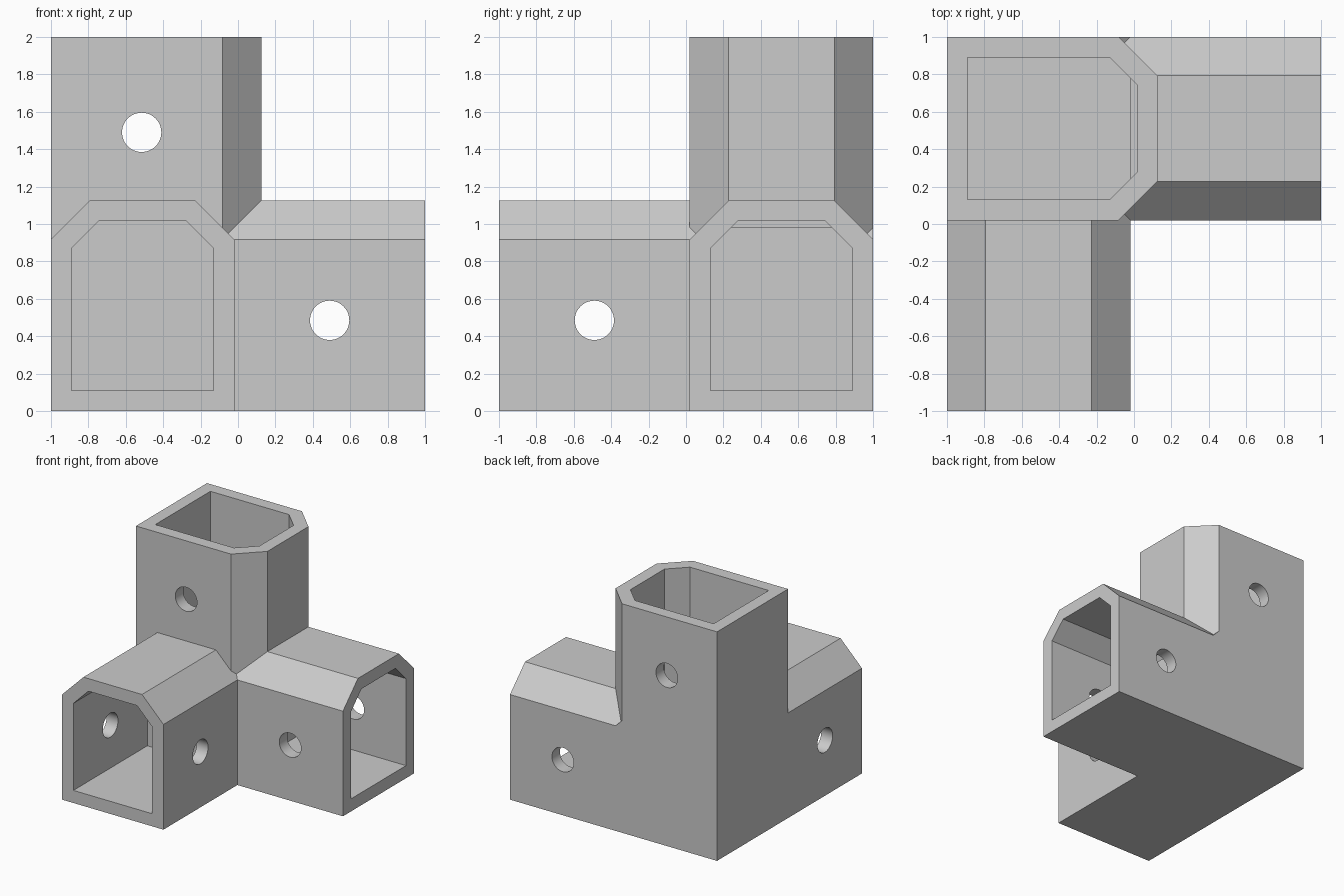
import bpy, bmesh, math
from mathutils import Vector

cube = bpy.data.objects.get("Cube")
if cube:
    bpy.data.objects.remove(cube, do_unlink=True)

# Outer corner of the bracket and its three arm directions
CORNER = Vector((-1, 1, 0))
X, Y, Z = Vector((1, 0, 0)), Vector((0, -1, 0)), Vector((0, 0, 1))
LENGTH, WIDTH, HEIGHT, CHAMFER = 2.0, 0.98, 1.125, 0.207
WALL, INNER_CHAMFER, SOCKET_START = 0.11, 0.145, 0.98
HOLE_AT, HOLE_HEIGHT, HOLE_RADIUS = 1.49, 0.485, 0.105

# Each arm: (name, along, across, chamfered direction)
ARMS = [("front_arm", Y, X, Z), ("side_arm", X, Y, Z), ("upright_arm", Z, Y, X)]

grey = bpy.data.materials.new("plain grey")
grey.use_nodes = True
colour = (0.6, 0.6, 0.6, 1)
grey.diffuse_color = colour
grey.node_tree.nodes["Principled BSDF"].inputs["Base Color"].default_value = colour


def prism(name, points, direction):
    """Extrude a closed outline of 3D points along a direction."""
    bm = bmesh.new()
    face = bm.faces.new([bm.verts.new(p) for p in points])
    ext = bmesh.ops.extrude_face_region(bm, geom=[face], use_keep_orig=True)
    moved = [v for v in ext["geom"] if isinstance(v, bmesh.types.BMVert)]
    bmesh.ops.translate(bm, verts=moved, vec=direction)
    bmesh.ops.recalc_face_normals(bm, faces=bm.faces)
    mesh = bpy.data.meshes.new(name)
    bm.to_mesh(mesh)
    bm.free()
    mesh.materials.append(grey)
    obj = bpy.data.objects.new(name, mesh)
    bpy.context.collection.objects.link(obj)
    return obj


def tube_outline(along, across, up, start, inset, chamfer):
    """Rectangle with two chamfered corners on its upper side."""
    a, b, top = inset, WIDTH - inset, HEIGHT - inset
    outline = [(a, a), (b, a), (b, top - chamfer), (b - chamfer, top),
               (a + chamfer, top), (a, top - chamfer)]
    return [CORNER + along * start + across * u + up * v for u, v in outline]


def hole_outline(along, across, up):
    centre = CORNER + along * HOLE_AT + up * HOLE_HEIGHT - across * 0.1
    angles = [math.tau * i / 48 for i in range(48)]
    return [centre + HOLE_RADIUS * (along * math.cos(t) + up * math.sin(t)) for t in angles]


def combine(body, tool, operation):
    mod = body.modifiers.new(tool.name, "BOOLEAN")
    mod.object, mod.operation, mod.solver = tool, operation, "EXACT"
    bpy.context.view_layer.objects.active = body
    bpy.ops.object.modifier_apply(modifier=mod.name)
    bpy.data.objects.remove(tool, do_unlink=True)


# Solid arms joined at the corner
arms = [prism(name, tube_outline(al, ac, up, 0, 0, CHAMFER), al * LENGTH)
        for name, al, ac, up in ARMS]
bracket = arms[0]
bracket.name = "corner_bracket"
for arm in arms[1:]:
    combine(bracket, arm, "UNION")

# Sockets and cross holes
for name, al, ac, up in ARMS:
    socket = tube_outline(al, ac, up, SOCKET_START, WALL, INNER_CHAMFER)
    combine(bracket, prism(name + "_socket", socket, al * LENGTH), "DIFFERENCE")
    hole = prism(name + "_hole", hole_outline(al, ac, up), ac * (WIDTH + 0.2))
    combine(bracket, hole, "DIFFERENCE")

# Round holes shade smooth, everything else stays flat
bpy.ops.object.select_all(action="DESELECT")
bracket.select_set(True)
bpy.context.view_layer.objects.active = bracket
bpy.ops.object.shade_smooth_by_angle(angle=math.radians(30))
